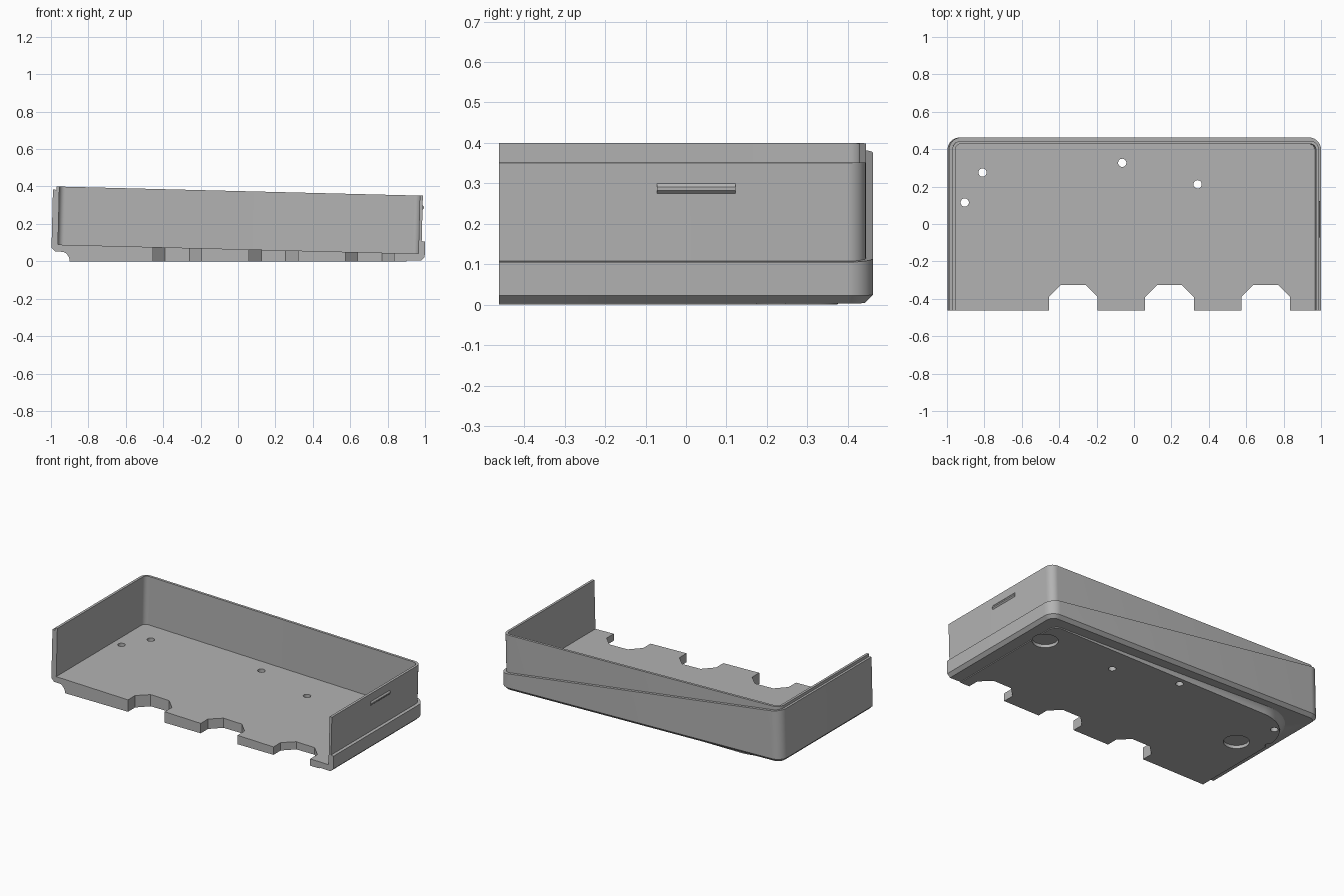
import bpy, bmesh, math
from mathutils import Matrix

old = bpy.data.objects.get("Cube")
if old:
    bpy.data.objects.remove(old, do_unlink=True)

grey = bpy.data.materials.new("plain_grey")
grey.use_nodes = True
grey.diffuse_color = (0.45, 0.45, 0.45, 1)
grey.node_tree.nodes["Principled BSDF"].inputs["Base Color"].default_value = (0.45, 0.45, 0.45, 1)

HALF_X, BACK, FRONT = 0.998, 0.4625, -0.4625
OVER = FRONT - 0.1          # solids overrun the open front and are trimmed later
TILT = Matrix.Translation((0, 0, 0.0275)) @ Matrix.Rotation(math.atan(0.025), 4, "Y")


def arc(cx, cy, r, start, steps=10):
    angles = [math.radians(start + 90 * i / steps) for i in range(steps + 1)]
    return [(cx + r * math.cos(a), cy + r * math.sin(a)) for a in angles]


def outline(x0, x1, back, r_left, r_right, front=OVER):
    """Rectangle with rounded back corners, counter-clockwise."""
    return ([(x0, front), (x1, front)]
            + arc(x1 - r_right, back - r_right, r_right, 0)
            + arc(x0 + r_left, back - r_left, r_left, 90))


def tray(inset, front=OVER):
    r = 0.065 - inset
    return outline(-HALF_X + inset, HALF_X - inset, BACK - inset, r, r, front)


def loft(name, layers, matrix=Matrix()):
    """Closed solid through (points, height) layers; height may depend on x."""
    bm = bmesh.new()
    rings = []
    for pts, z in layers:
        rings.append([bm.verts.new((x, y, z(x) if callable(z) else z)) for x, y in pts])
    n = len(rings[0])
    for low, high in zip(rings, rings[1:]):
        for i in range(n):
            j = (i + 1) % n
            bm.faces.new((low[i], low[j], high[j], high[i]))
    bm.faces.new(rings[0][::-1])
    bm.faces.new(rings[-1])
    bm.transform(matrix)
    bmesh.ops.recalc_face_normals(bm, faces=bm.faces)
    mesh = bpy.data.meshes.new(name)
    bm.to_mesh(mesh)
    bm.free()
    mesh.materials.append(grey)
    obj = bpy.data.objects.new(name, mesh)
    bpy.context.collection.objects.link(obj)
    return obj


def combine(target, tool, operation):
    mod = target.modifiers.new("combine", "BOOLEAN")
    mod.object, mod.operation, mod.solver = tool, operation, "EXACT"
    bpy.context.view_layer.objects.active = target
    bpy.ops.object.modifier_apply(modifier=mod.name)
    bpy.data.objects.remove(tool, do_unlink=True)


def circle(x, y, r, n=32):
    return [(x + r * math.cos(math.tau * i / n), y + r * math.sin(math.tau * i / n))
            for i in range(n)]


def prism(name, pts, low, high):
    return loft(name, [(pts, low), (pts, high)])


# Chamfered outer skirt with a sloping top edge
case = loft("case_shell", [(tray(0.02), 0), (tray(0), 0.02),
                           (tray(0), lambda x: 0.2175 - 0.115 * x)], TILT)

# Thin upper wall standing inside the skirt
combine(case, loft("upper_wall", [(tray(0.018), 0.025), (tray(0.018), 0.348)], TILT), "UNION")

# Level foot wedge with a concave flank
flank = []
for i in range(8):
    a = math.radians(90 * i / 7)
    grow, z = 0.055 * (1 - math.cos(a)), 0.055 * math.sin(a)
    flank.append((outline(-0.9 - grow, 0.9 + grow, 0.375 + grow, 0.25 + grow, 0.05 + grow), z))
combine(case, loft("foot_wedge", flank), "UNION")

# Hollow interior and open front
combine(case, loft("cavity", [(tray(0.034, OVER - 0.1), 0.0375),
                              (tray(0.034, OVER - 0.1), 0.6)], TILT), "DIFFERENCE")
combine(case, prism("front_trim", [(-2, -1), (2, -1), (2, FRONT), (-2, FRONT)], -1, 1),
        "DIFFERENCE")

# Three notches in the front edge of the floor
for x in (-0.455, 0.06, 0.575):
    notch = [(x, -0.6), (x + 0.26, -0.6), (x + 0.26, -0.39),
             (x + 0.195, -0.325), (x + 0.065, -0.325), (x, -0.39)]
    combine(case, prism("notch", notch, -0.1, 0.2), "DIFFERENCE")

# Screw holes through the floor
for x, y in ((-0.905, 0.115), (-0.81, 0.275), (-0.063, 0.327), (0.34, 0.212)):
    combine(case, prism("screw_hole", circle(x, y, 0.022), -0.1, 0.2), "DIFFERENCE")

# Round recesses underneath for rubber feet
for x, y in ((0.835, 0.21), (-0.735, 0.03)):
    combine(case, prism("foot_recess", circle(x, y, 0.075), -0.1, 0.02), "DIFFERENCE")

# Snap ridge on the short wall
base = HALF_X - 0.018
ridge = [(base - 0.005, 0.272), (base, 0.272), (base + 0.008, 0.280),
         (base + 0.008, 0.288), (base, 0.297), (base - 0.005, 0.297)]
lay_down = Matrix(((1, 0, 0, 0), (0, 0, 1, 0), (0, 1, 0, 0), (0, 0, 0, 1)))
snap = loft("snap_ridge", [(ridge, -0.072), (ridge, 0.122)], TILT @ lay_down)

for obj in (case, snap):
    bpy.ops.object.select_all(action="DESELECT")
    obj.select_set(True)
    bpy.context.view_layer.objects.active = obj
    bpy.ops.object.shade_smooth_by_angle(angle=math.radians(25))
